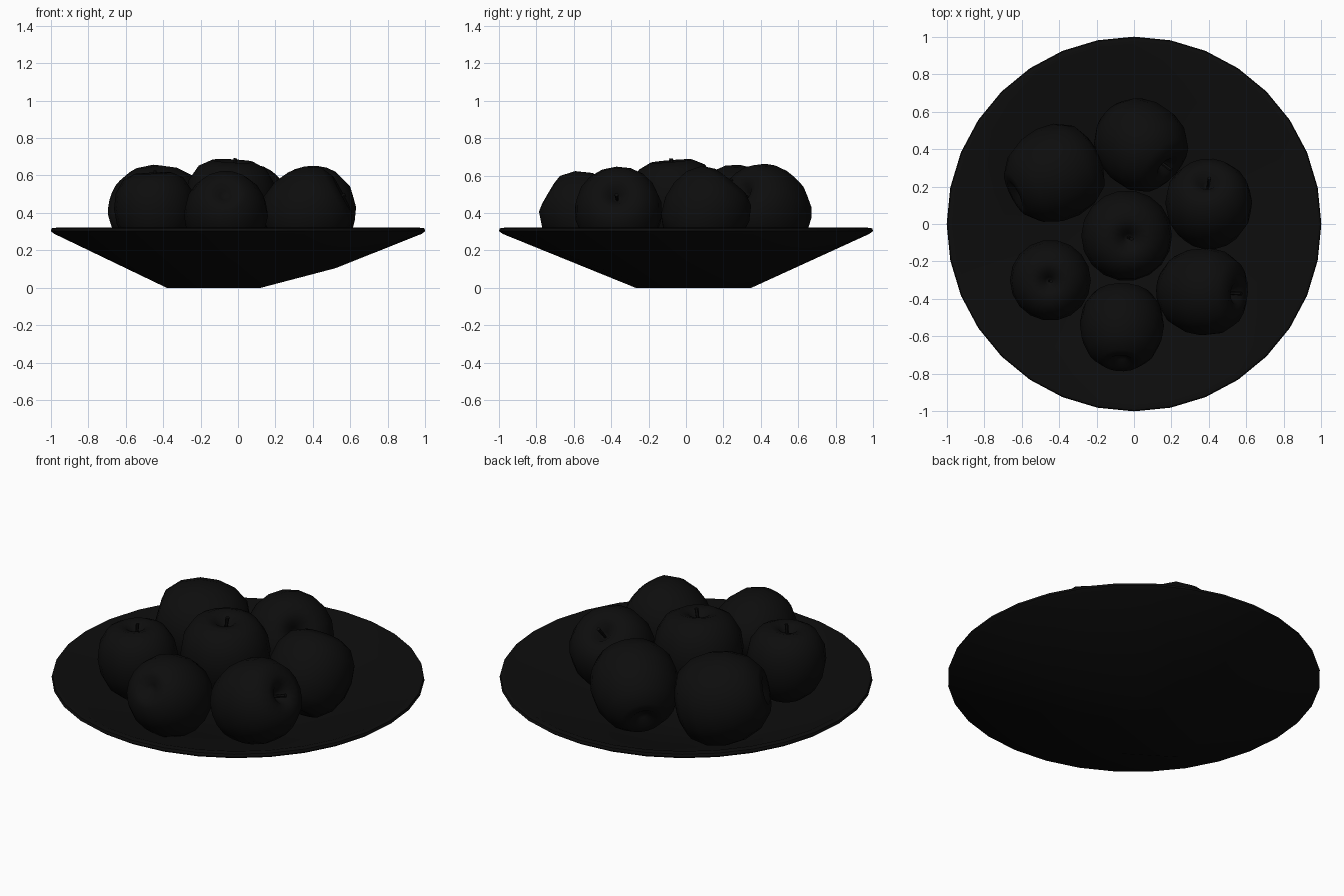
import bpy, bmesh, math
from mathutils import Vector

cube = bpy.data.objects.get("Cube")
if cube:
    bpy.data.objects.remove(cube, do_unlink=True)

black = bpy.data.materials.new("soft_black")
black.use_nodes = True
COLOUR = (0.004, 0.004, 0.004, 1)
black.diffuse_color = COLOUR
black.node_tree.nodes["Principled BSDF"].inputs["Base Color"].default_value = COLOUR


def add_object(name, bm, angle):
    bmesh.ops.recalc_face_normals(bm, faces=bm.faces)
    mesh = bpy.data.meshes.new(name)
    bm.to_mesh(mesh)
    bm.free()
    mesh.materials.append(black)
    obj = bpy.data.objects.new(name, mesh)
    bpy.context.collection.objects.link(obj)
    bpy.ops.object.select_all(action='DESELECT')
    obj.select_set(True)
    bpy.context.view_layer.objects.active = obj
    bpy.ops.object.shade_smooth_by_angle(angle=math.radians(angle))
    return obj


def ring(radius, z, count=32):
    return [Vector((radius * math.cos(math.tau * i / count),
                    radius * math.sin(math.tau * i / count), z)) for i in range(count)]


# Bowl: an irregular faceted foot stretched out to a round rim
FOOT = [(-0.38, -0.1, 0), (-0.38, 0.12, 0), (-0.12, -0.27, 0), (0.12, -0.2, 0),
        (0.12, 0.22, 0), (-0.08, 0.35, 0), (0.52, 0, 0.105)]


def shell(bm, points, top):
    verts = [bm.verts.new(p) for p in points]
    bmesh.ops.convex_hull(bm, input=verts)
    lid = [f for f in bm.faces if all(abs(v.co.z - top) < 1e-4 for v in f.verts)]
    bmesh.ops.delete(bm, geom=lid, context='FACES')
    inner_edges = [e for e in bm.edges if not e.link_faces]
    bmesh.ops.delete(bm, geom=inner_edges, context='EDGES')


bowl = bmesh.new()
foot = [Vector(p) for p in FOOT]
shell(bowl, foot + ring(0.98, 0.288) + ring(1, 0.303) + ring(0.995, 0.318), 0.318)
shell(bowl, [p * 0.95 + Vector((0, 0, 0.04)) for p in foot] + ring(0.965, 0.322), 0.322)
bmesh.ops.bridge_loops(bowl, edges=[e for e in bowl.edges if e.is_boundary])
add_object("bowl", bowl, 40)

# Fruit: a dimpled profile turned around its stem axis
PROFILE = [(0, -0.76), (0.12, -0.8), (0.3, -0.93), (0.5, -0.9), (0.78, -0.65), (0.95, -0.28),
           (1, 0.1), (0.94, 0.48), (0.74, 0.8), (0.46, 0.94), (0.24, 0.88), (0.1, 0.72), (0, 0.62)]


def fruit(name, centre, radius, axis):
    turn = Vector((0, 0, 1)).rotation_difference(Vector(axis))
    bm = bmesh.new()
    verts = [bm.verts.new((r, 0, z)) for r, z in PROFILE]
    edges = [bm.edges.new(pair) for pair in zip(verts, verts[1:])]
    bmesh.ops.spin(bm, geom=verts + edges, cent=(0, 0, 0), axis=(0, 0, 1),
                   angle=math.tau, steps=18)
    bmesh.ops.remove_doubles(bm, verts=bm.verts, dist=0.001)
    body = add_object(name, bm, 60)

    # Short leaning stem
    bm = bmesh.new()
    bmesh.ops.create_cone(bm, cap_ends=True, segments=6, radius1=0.03, radius2=0.045, depth=0.4)
    for v in bm.verts:
        v.co += Vector((0.06 if v.co.z > 0 else 0, 0, 0.8))
    stem = add_object(name + "_stem", bm, 40)
    for obj in (body, stem):
        obj.rotation_mode = 'QUATERNION'
        obj.rotation_quaternion = turn
        obj.location = centre
        obj.scale = (radius,) * 3


fruit("back_fruit", (0.03, 0.43, 0.41), 0.24, (0.65, -0.6, 0.45))
fruit("back_right_fruit", (-0.43, 0.265, 0.405), 0.257, (0.87, 0.45, -0.25))
fruit("left_fruit", (0.4, 0.1, 0.4), 0.232, (-0.05, 0.6, 0.75))
fruit("centre_fruit", (-0.04, -0.06, 0.45), 0.243, (0.05, -0.08, 1))
fruit("front_right_fruit", (-0.445, -0.3, 0.41), 0.216, (-0.05, -0.03, 1))
fruit("front_fruit", (-0.065, -0.555, 0.4), 0.225, (0.02, 0.85, -0.5))
fruit("front_left_fruit", (0.36, -0.36, 0.4), 0.235, (0.85, -0.05, 0.45))
